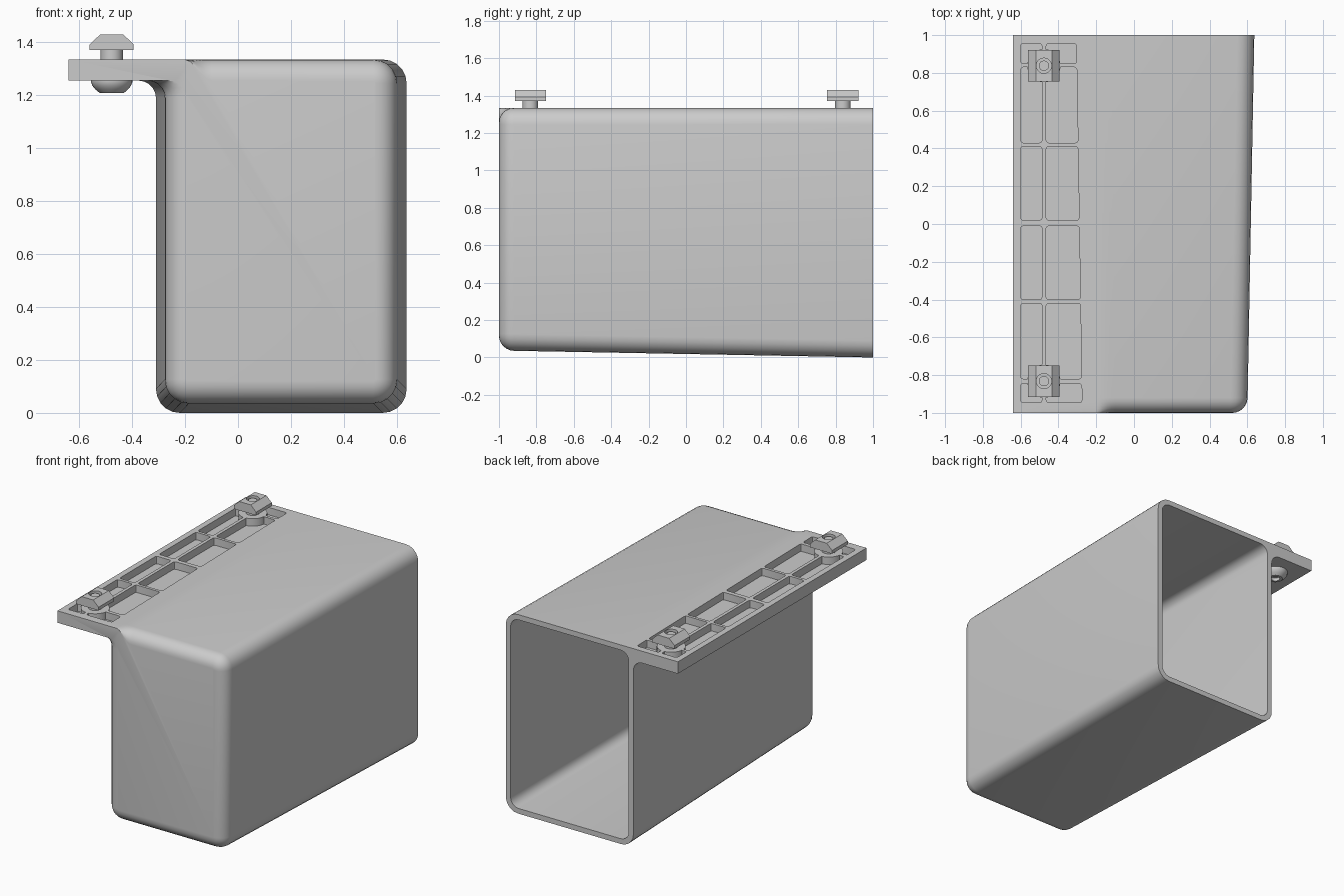
import bpy, bmesh
from math import sin, cos, pi, radians

if "Cube" in bpy.data.objects:
    bpy.data.objects.remove(bpy.data.objects["Cube"])

TOP, UNDER, WALL = 1.335, 1.255, 0.035
NUT_X = -0.477


def make(name, bm, angle=35):
    bmesh.ops.recalc_face_normals(bm, faces=bm.faces)
    me = bpy.data.meshes.new(name)
    bm.to_mesh(me)
    bm.free()
    ob = bpy.data.objects.new(name, me)
    bpy.context.collection.objects.link(ob)
    smooth(ob, angle)
    return ob


def smooth(ob, angle=35):
    bpy.ops.object.select_all(action='DESELECT')
    bpy.context.view_layer.objects.active = ob
    ob.select_set(True)
    bpy.ops.object.shade_smooth_by_angle(angle=radians(angle))


def loft(bm, rings):
    """Join equal-length closed rings and cap both ends."""
    vs = [[bm.verts.new(p) for p in ring] for ring in rings]
    n = len(vs[0])
    for a, b in zip(vs, vs[1:]):
        for i in range(n):
            bm.faces.new((a[i], a[(i + 1) % n], b[(i + 1) % n], b[i]))
    bm.faces.new(vs[0])
    bm.faces.new(vs[-1])


def arc(cx, cz, r, a0, a1, n=5):
    return [(cx + r * cos(radians(a0 + (a1 - a0) * i / n)),
             cz + r * sin(radians(a0 + (a1 - a0) * i / n))) for i in range(n + 1)]


def boolean(ob, cutter, op):
    m = ob.modifiers.new(op.lower(), 'BOOLEAN')
    m.operation, m.solver, m.object = op, 'EXACT', cutter
    bpy.context.view_layer.objects.active = ob
    bpy.ops.object.modifier_apply(modifier=m.name)
    bpy.data.objects.remove(cutter)


def limits(y, d):
    """Left, right, bottom, top of the tapering box, inset by d."""
    t = (1 - y) / 2
    return -0.31 + 0.035 * t + d, 0.637 - 0.037 * t - d, 0.037 * t + d, TOP - d


def box_section(y, d):
    """Box outline with the side flange and its fillet."""
    x0, x1, z0, z1 = limits(y, d)
    r, f = 0.09 - d, 0.065
    pts = [(-0.64, UNDER), (-0.64, TOP)]
    pts += [(-0.2 + 0.1 * s, TOP - d * s * s * (3 - 2 * s)) for s in (0, .2, .4, .6, .8, 1)]
    pts += arc(x1 - r, z1 - r, r, 90, 0) + arc(x1 - r, z0 + r, r, 0, -90)
    pts += arc(x0 + r, z0 + r, r, -90, -180) + arc(x0 - f, UNDER - f, f, 0, 90)
    return [(x, y, z) for x, z in pts]


def cavity_section(y, y_out):
    x0, x1, z0, z1 = limits(y, WALL)
    r = 0.06
    pts = (arc(x1 - r, z1 - r, r, 90, 0) + arc(x1 - r, z0 + r, r, 0, -90)
           + arc(x0 + r, z0 + r, r, -90, -180) + arc(x0 + r, z1 - r, r, 180, 90))
    return [(x, y_out, z) for x, z in pts]


# Box with flange, rounded towards the closed front
bm = bmesh.new()
R = 0.08
rings = [box_section(1, 0)]
for i in range(7):
    a = pi / 2 * i / 6
    rings.append(box_section(-1 + R - R * sin(a), R * (1 - cos(a))))
loft(bm, rings)
body = make("box_with_flange", bm)

# Cavity and flange pocket cutters
bm = bmesh.new()
loft(bm, [cavity_section(1, 1.1), cavity_section(1, 1), cavity_section(-0.96, -0.96)])
for y0, y1 in ((-0.945, -0.845), (-0.82, -0.42), (-0.40, -0.01),
               (0.02, 0.41), (0.43, 0.83), (0.85, 0.955)):
    for col in (0, 1):
        xa = -0.465 if col else -0.60
        right = lambda y: (-0.29 - 0.0155 * y) if col else -0.487
        c = 0.013
        k = c * 0.3
        xb0, xb1 = right(y0), right(y1)
        pts = [(xa + c, y0), (xb0 - c, y0), (xb0 - k, y0 + k), (xb0, y0 + c),
               (xb1, y1 - c), (xb1 - k, y1 - k), (xb1 - c, y1), (xa + c, y1),
               (xa + k, y1 - k), (xa, y1 - c), (xa, y0 + c), (xa + k, y0 + k)]
        loft(bm, [[(x, y, z) for x, y in pts] for z in (TOP - 0.05, TOP + 0.05)])
boolean(body, make("cutter", bm), 'DIFFERENCE')

# Round bosses under the fixings
bm = bmesh.new()
for y in (-0.832, 0.838):
    loft(bm, [[(px, y + py, z) for px, py in arc(NUT_X, 0, 0.088, 0, 348.75, 31)]
              for z in (1.27, TOP)])
boolean(body, make("bosses", bm), 'UNION')
smooth(body)


def circle_ring(r, y, z, n=32):
    return [(NUT_X + r * cos(2 * pi * i / n), y + r * sin(2 * pi * i / n), z) for i in range(n)]


for tag, y in (("front", -0.832), ("back", 0.838)):
    # Sliding nut with chamfered top and a round hole
    bm = bmesh.new()
    prof = [(-0.083, 1.37), (0.083, 1.37), (0.083, 1.392), (0.043, 1.43),
            (-0.043, 1.43), (-0.083, 1.392)]
    loft(bm, [[(NUT_X + x, y + s, z) for x, z in prof] for s in (-0.083, 0.083)])
    nut = make(tag + "_nut", bm, 20)
    bm = bmesh.new()
    loft(bm, [circle_ring(0.04, y, z) for z in (1.395, 1.45)])
    boolean(nut, make("cutter", bm), 'DIFFERENCE')
    smooth(nut, 20)

    # Button-head screw with a socket in its underside
    bm = bmesh.new()
    prof = [(0.028, 1.23), (0.028, 1.208), (0.045, 1.208), (0.062, 1.222), (0.073, 1.236),
            (0.078, 1.25), (0.078, 1.256), (0.042, 1.256), (0.042, 1.375),
            (0.027, 1.38), (0.027, 1.42)]
    loft(bm, [circle_ring(r, y, z) for r, z in prof])
    make(tag + "_screw", bm)
